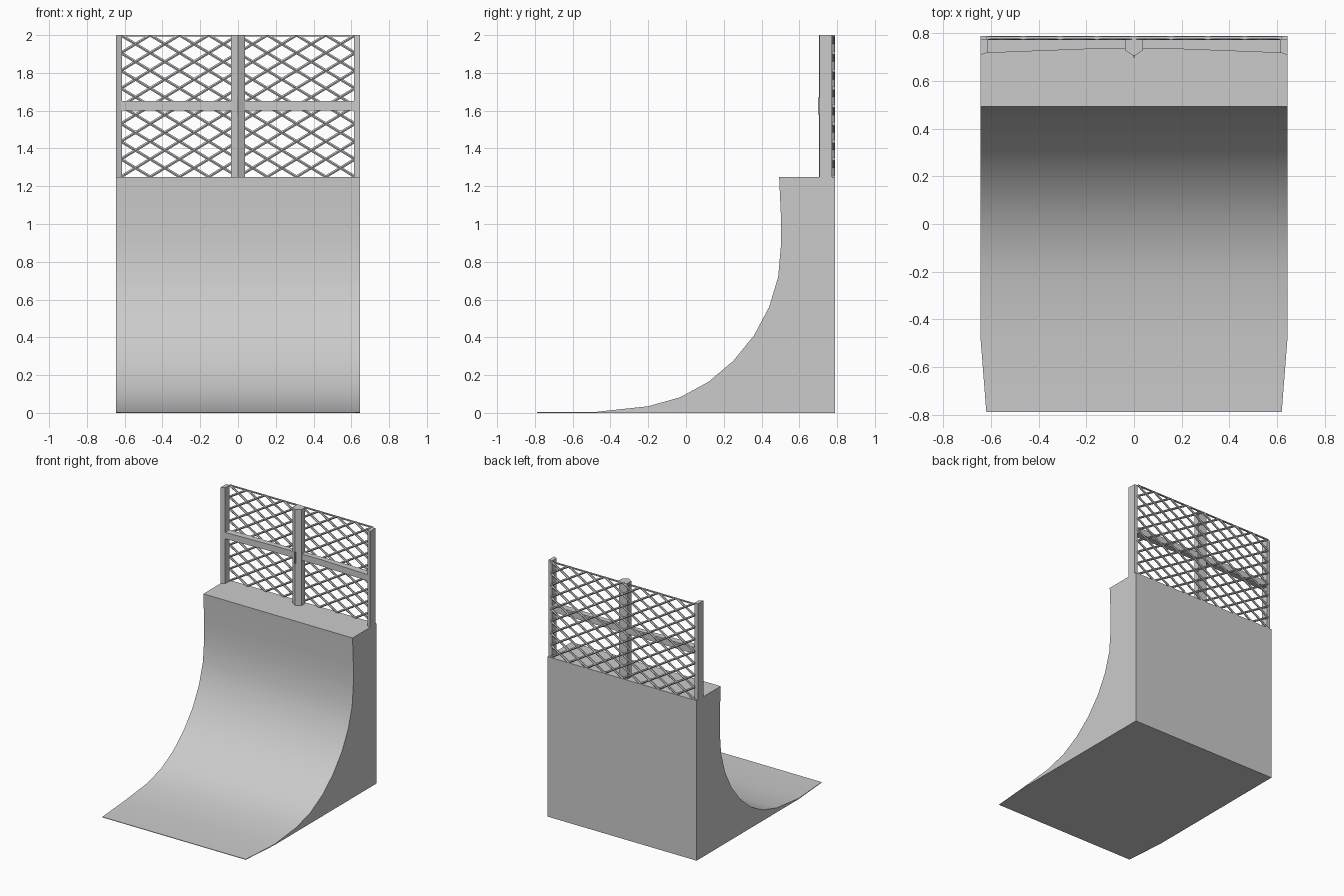
import bpy, bmesh, math
from mathutils import Vector, Matrix

if "Cube" in bpy.data.objects:
    bpy.data.objects.remove(bpy.data.objects["Cube"])


def finish(name, bm):
    bmesh.ops.recalc_face_normals(bm, faces=bm.faces[:])
    me = bpy.data.meshes.new(name)
    bm.to_mesh(me)
    bm.free()
    ob = bpy.data.objects.new(name, me)
    bpy.context.collection.objects.link(ob)
    return ob


def prism(name, outline, z0, z1):
    """Upright prism from an (x, y) outline."""
    bm = bmesh.new()
    lo = [bm.verts.new((x, y, z0)) for x, y in outline]
    hi = [bm.verts.new((x, y, z1)) for x, y in outline]
    n = len(outline)
    bm.faces.new(lo)
    bm.faces.new(hi)
    for i in range(n):
        j = (i + 1) % n
        bm.faces.new((lo[i], lo[j], hi[j], hi[i]))
    return finish(name, bm)


W, DECK, BACK, TOP = 0.645, 1.25, 0.79, 2.0

# Quarter-pipe ramp: curved side profile, narrowing slightly at the front lip
curve = [(-0.79, 0.004), (-0.47, 0.006), (-0.2, 0.035), (-0.03, 0.083),
         (0.12, 0.165), (0.25, 0.275), (0.36, 0.41), (0.44, 0.56),
         (0.488, 0.72), (0.503, 0.89), (0.503, 1.03), (0.493, DECK)]
loop = curve + [(BACK, DECK), (BACK, 0), (-0.47, 0), (-0.79, 0)]
bm = bmesh.new()
sides = []
for s in (-1, 1):
    sides.append([bm.verts.new((s * (0.62 if y < -0.7 else W), y, z)) for y, z in loop])
n = len(loop)
for i in range(n):
    j = (i + 1) % n
    bm.faces.new((sides[0][i], sides[0][j], sides[1][j], sides[1][i]))
for v in sides:
    bm.faces.new((v[0], v[1], v[n - 2], v[n - 1]))
    bm.faces.new(v[1:n - 1])
ramp = finish("ramp", bm)
bpy.context.view_layer.objects.active = ramp
ramp.select_set(True)
bpy.ops.object.shade_smooth_by_angle(angle=math.radians(30))

# Corner posts and pointed centre post
for s, side in ((-1, "left"), (1, "right")):
    prism(side + "_post", [(s * W, 0.708), (s * 0.615, 0.72), (s * 0.615, 0.774), (s * W, 0.774)], DECK, TOP)
prism("centre_post", [(0, 0.705), (0.038, 0.729), (0.038, 0.775), (-0.038, 0.775), (-0.038, 0.729)], DECK, TOP)

# Middle rail, slightly bowed, and the small strip on the centre post
prism("middle_rail", [(-0.62, 0.718), (-0.2, 0.734), (0.2, 0.734), (0.62, 0.718),
                      (0.62, 0.774), (-0.62, 0.774)], 1.602, 1.652)
prism("post_strip", [(-0.005, 0.699), (0.005, 0.699), (0.005, 0.71), (-0.005, 0.71)], 1.58, 1.67)

# Lattice: crossing diagonal bars on an 8 by 8 diamond grid
N, LW = 8, 0.62
bm = bmesh.new()


def bar(a, b, r=0.0085):
    d = b - a
    rot = Vector((0, 0, 1)).rotation_difference(d).to_matrix().to_4x4()
    bmesh.ops.create_cone(bm, cap_ends=True, segments=6, radius1=r, radius2=r, depth=d.length,
                          matrix=Matrix.Translation((a + b) / 2) @ rot)


for s in (-1, 1):
    for c in range(1 - N, N):
        i0, j0 = max(c, 0), max(-c, 0)
        m = N - abs(c)
        a, b = [Vector((s * LW * (2 * i / N - 1), 0.7815,
                        DECK + (TOP - DECK) * j / N))
                for i, j in ((i0, j0), (i0 + m, j0 + m))]
        bar(a, b)
# Trim bar ends flush with the panel edges
for co, no in (((0, 0, TOP), (0, 0, 1)), ((0, 0, DECK), (0, 0, -1)),
               ((LW, 0, 0), (1, 0, 0)), ((-LW, 0, 0), (-1, 0, 0))):
    res = bmesh.ops.bisect_plane(bm, geom=bm.verts[:] + bm.edges[:] + bm.faces[:],
                                 plane_co=co, plane_no=no, clear_outer=True)
    cut = [e for e in res["geom_cut"] if isinstance(e, bmesh.types.BMEdge)]
    bmesh.ops.holes_fill(bm, edges=cut, sides=0)
finish("lattice", bm)

# Thin top edge of the lattice panel
prism("lattice_top_edge", [(-LW, 0.776), (LW, 0.776), (LW, 0.788), (-LW, 0.788)], TOP - 0.008, TOP)
